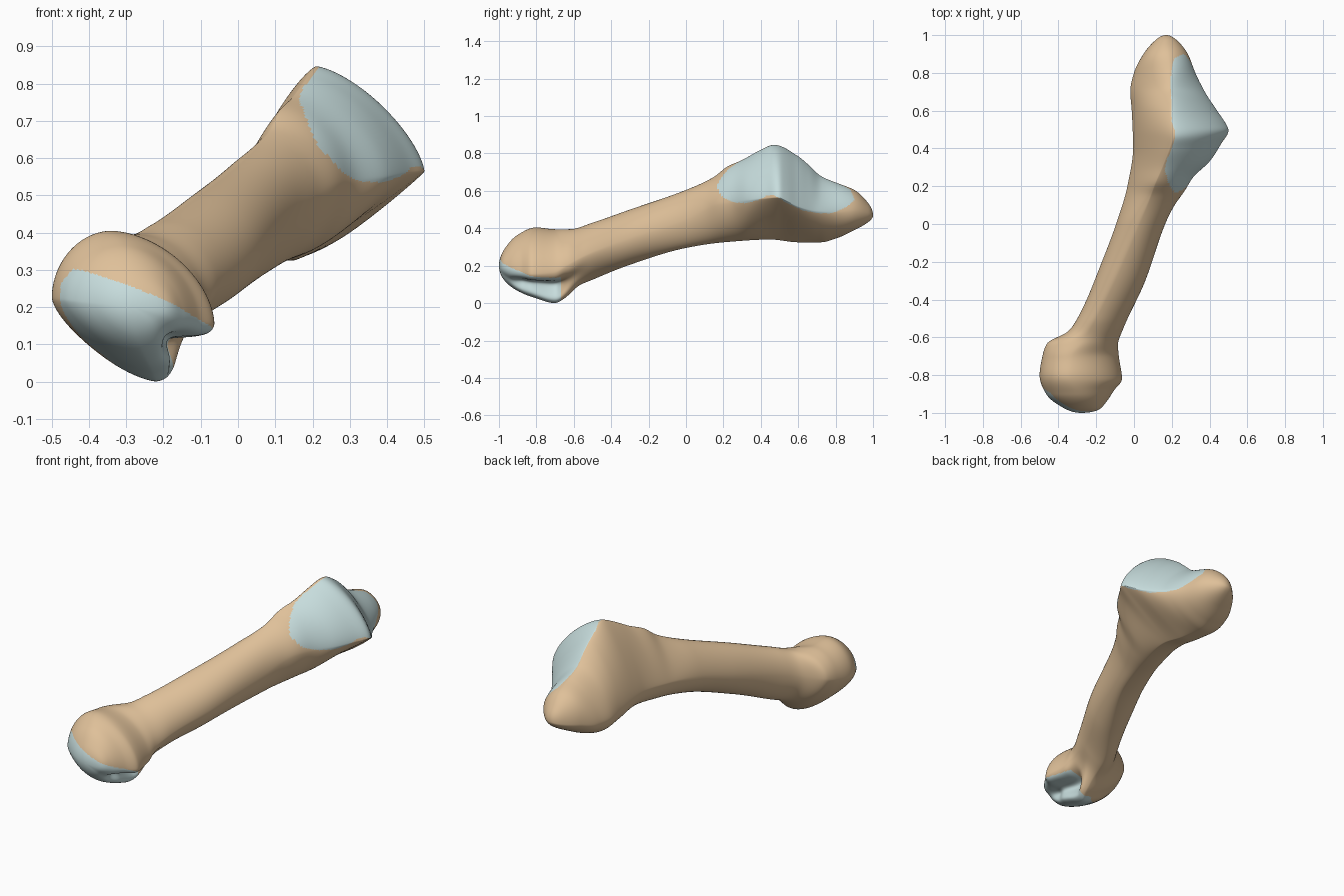
import bpy, bmesh, math

if "Cube" in bpy.data.objects:
    bpy.data.objects.remove(bpy.data.objects["Cube"])

RINGS, SEG = 300, 42          # rings along the bone, points per quarter ring

# Four guide rails (y, x, z) running head to base: left, top, right, bottom
LEFT = [(-1, -.28, .2), (-.97, -.38, .21), (-.9, -.465, .22), (-.8, -.5, .225), (-.7, -.485, .24),
        (-.63, -.46, .26), (-.57, -.35, .27), (-.5, -.3, .29), (-.2, -.17, .37), (0, -.095, .42),
        (.2, -.035, .445), (.4, -.005, .46), (.6, -.012, .44), (.7, -.02, .43), (.8, 0, .43),
        (.9, .05, .45), (.97, .11, .46), (1, .17, .47)]
TOP = [(-1, -.28, .2), (-.97, -.29, .29), (-.9, -.31, .365), (-.8, -.34, .405), (-.7, -.33, .395),
       (-.62, -.27, .395), (-.5, -.2, .43), (-.3, -.1, .5), (0, .03, .605), (.15, .09, .675),
       (.22, .115, .73), (.3, .15, .765), (.4, .19, .82), (.47, .21, .847), (.6, .2, .785),
       (.66, .2, .735), (.72, .19, .68), (.8, .19, .645), (.9, .18, .605), (.97, .17, .54), (1, .17, .47)]
RIGHT = [(-1, -.28, .2), (-.985, -.19, .195), (-.94, -.145, .18), (-.88, -.105, .165), (-.82, -.063, .155),
         (-.7, -.08, .165), (-.64, -.085, .2), (-.55, -.055, .25), (-.3, .06, .35), (0, .165, .45),
         (.1, .215, .5), (.17, .265, .53), (.25, .315, .54), (.33, .4, .55), (.43, .465, .56),
         (.495, .502, .565), (.53, .487, .55), (.6, .44, .515), (.7, .375, .49), (.8, .325, .485),
         (.9, .285, .49), (.97, .23, .48), (1, .17, .47)]
BOTTOM = [(-1, -.28, .2), (-.97, -.27, .12), (-.9, -.25, .065), (-.8, -.23, .025), (-.7, -.22, 0),
          (-.65, -.2, .025), (-.57, -.2, .095), (-.5, -.19, .125), (-.3, -.08, .205), (0, .07, .295),
          (.2, .12, .325), (.45, .17, .34), (.6, .15, .325), (.72, .13, .325), (.8, .14, .345),
          (.9, .16, .39), (.97, .17, .43), (1, .17, .47)]

# Roundness of each quarter along y: 1 = round, 2 = flat, above 2 = hollow
E_LT = [(-1, 1), (-.6, 1.05), (-.3, 1.1), (0, 1.2), (.22, 1.65), (.45, 1.55), (.7, 1.4), (.9, 1), (1, 1)]
E_TR = [(-1, 1), (-.85, 1.15), (-.7, 1.15), (-.55, 1), (-.3, .95), (0, .95), (.15, 1.1), (.3, 1.2),
        (.48, 1.38), (.7, 1.5), (.85, 1.2), (1, 1)]
E_RB = [(-1, 1), (-.94, 1.1), (-.85, 1.25), (-.7, 1.25), (-.6, 1.35), (-.3, 1.1), (.2, 1.2),
        (.5, 1.9), (.7, 1.4), (.9, 1), (1, 1)]
E_BL = [(-1, 1), (-.9, 1.35), (-.68, 1.35), (-.5, 1), (.1, .95), (1, 1)]

# Depth of the groove between the two lobes under the head
GROOVE = [(-1, 0), (-.95, .01), (-.86, .06), (-.7, .085), (-.62, .02), (-.5, 0), (1, 0)]

# Borders of the base joint surface
FACET_X = [(.16, .22), (.2, .19), (.3, .165), (.38, .19), (.47, .22), (.55, .2), (.75, .195), (.87, .21), (.9, .26)]
FACET_Z = [(.16, .63), (.2, .565), (.3, .535), (.38, .55), (.45, .58), (.55, .53), (.65, .49),
           (.75, .48), (.85, .51), (.9, .55)]


def angle(y):
    return math.acos(max(-1, min(1, -y)))


def curve(table, y, col=1):
    """Monotone cubic through a table, spaced by angle so both ends close round."""
    ts = [angle(r[0]) for r in table]
    vs = [r[col] for r in table]
    t = max(ts[0], min(ts[-1], angle(y)))
    i = max(k for k in range(len(ts) - 1) if ts[k] <= t + 1e-9)
    d = [(vs[k + 1] - vs[k]) / (ts[k + 1] - ts[k]) for k in range(len(ts) - 1)]

    def slope(k):
        if k == 0:
            return d[0]
        if k == len(ts) - 1:
            return d[-1]
        a, b = d[k - 1], d[k]
        return 2 * a * b / (a + b) if a * b > 0 else 0

    h = ts[i + 1] - ts[i]
    s = (t - ts[i]) / h
    return (vs[i] * (2 * s**3 - 3 * s**2 + 1) + vs[i + 1] * (3 * s**2 - 2 * s**3)
            + h * (slope(i) * (s**3 - 2 * s**2 + s) + slope(i + 1) * (s**3 - s**2)))


def ring(y):
    """One cross-section made of four curved quarters between the rails."""
    l, t, r, b = [(curve(k, y, 1), curve(k, y, 2)) for k in (LEFT, TOP, RIGHT, BOTTOM)]
    groove = curve(GROOVE, y)
    pts = []
    for side, pole, e, rev in ((l, t, E_LT, 0), (r, t, E_TR, 1), (r, b, E_RB, 0), (l, b, E_BL, 1)):
        p = curve(e, y)
        quarter = []
        for k in range(SEG + 1):
            a = k / SEG * math.pi / 2
            c, s = max(0, math.cos(a))**p, math.sin(a)**p
            g = groove * math.exp(-((k / SEG - .47) / .18)**2) if e is E_RB else 0
            quarter.append((pole[0] + (side[0] - pole[0]) * c - g, y,
                            side[1] + (pole[1] - side[1]) * s + g * .5))
        pts += (quarter[::-1] if rev else quarter)[:-1]
    return pts


def is_cartilage(c):
    x, y, z = c
    if y < -.67 - .9 * max(0, -.25 - x):      # rounded joint surface of the head
        return z < min(.215 - .4 * (x + .2) - .15 * (y + .95), .235 + 1.2 * (x + .5))
    return .16 < y < .9 and x > curve(FACET_X, y) and z > curve(FACET_Z, y)


def material(name, rgb):
    m = bpy.data.materials.new(name)
    m.diffuse_color = (*rgb, 1)
    m.use_nodes = True
    m.node_tree.nodes["Principled BSDF"].inputs["Base Color"].default_value = m.diffuse_color
    return m


# Loft the bone from head to base
bm = bmesh.new()
rings = []
for i in range(1, RINGS):
    rings.append([bm.verts.new(p) for p in ring(-math.cos(math.pi * i / RINGS))])
n = 4 * SEG
for a, b in zip(rings, rings[1:]):
    for k in range(n):
        bm.faces.new((a[k], a[(k + 1) % n], b[(k + 1) % n], b[k]))

# Close both tips
for loop, tip in ((rings[0], (-.28, -1, .2)), (rings[-1], (.17, 1, .47))):
    v = bm.verts.new(tip)
    for k in range(n):
        bm.faces.new((loop[k], loop[(k + 1) % n], v))
bmesh.ops.remove_doubles(bm, verts=bm.verts, dist=.0003)
bmesh.ops.recalc_face_normals(bm, faces=bm.faces)

# Soften the ridges slightly
for _ in range(4):
    bmesh.ops.smooth_vert(bm, verts=bm.verts, factor=.5, use_axis_x=True, use_axis_y=True, use_axis_z=True)

# Paint joint surfaces
for f in bm.faces:
    f.material_index = int(is_cartilage(f.calc_center_median()))

mesh = bpy.data.meshes.new("foot_bone")
bm.to_mesh(mesh)
bm.free()
mesh.materials.append(material("bone", (.74, .53, .32)))
mesh.materials.append(material("cartilage", (.57, .72, .72)))
bone = bpy.data.objects.new("foot_bone", mesh)
bpy.context.collection.objects.link(bone)
bpy.context.view_layer.objects.active = bone
bone.select_set(True)
bpy.ops.object.shade_smooth_by_angle(angle=math.radians(50))
